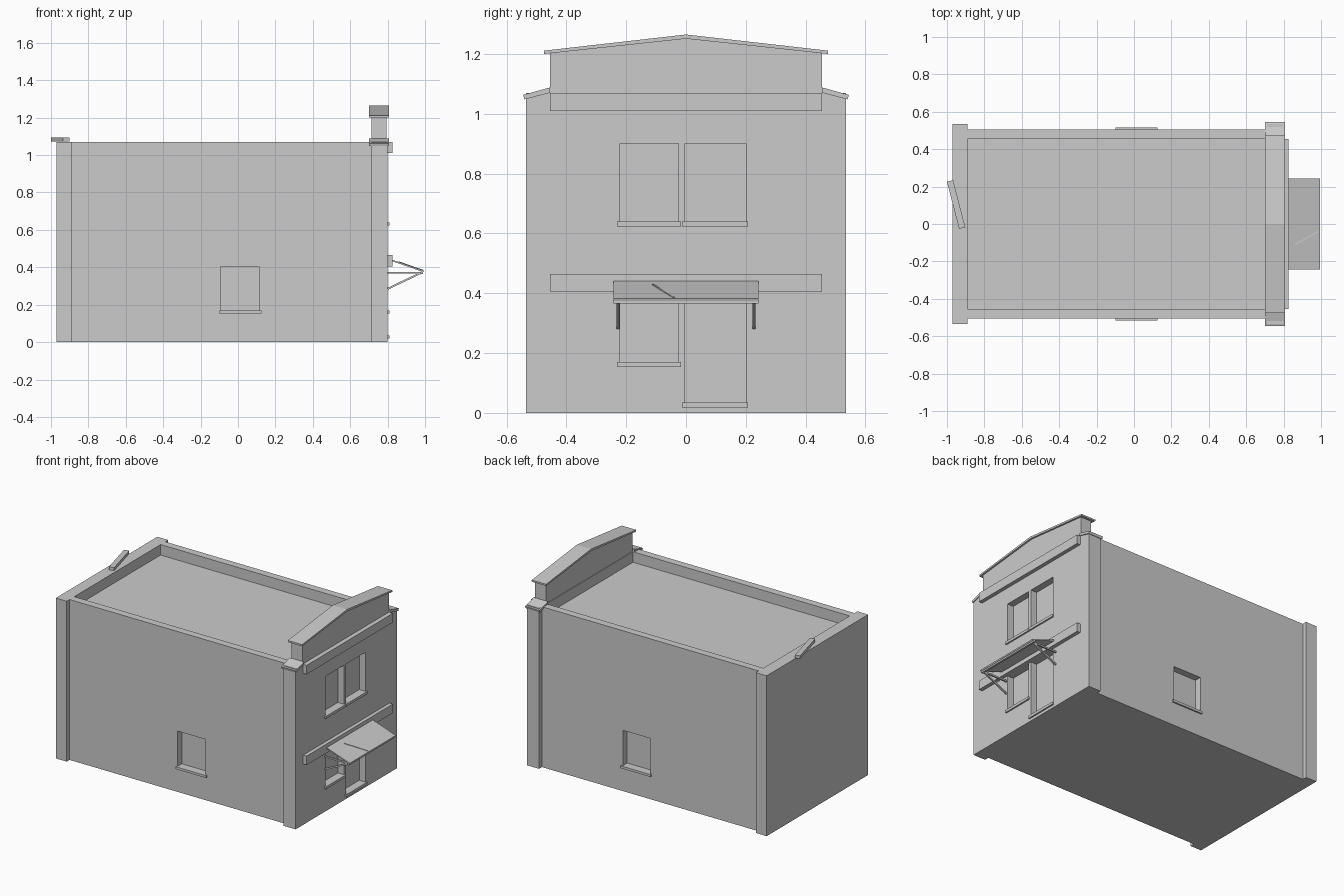
import bpy
import bmesh
from math import atan2
from mathutils import Vector, Matrix

default = bpy.data.objects.get("Cube")
if default:
    bpy.data.objects.remove(default, do_unlink=True)


def finish(name, bm):
    bmesh.ops.recalc_face_normals(bm, faces=bm.faces)
    mesh = bpy.data.meshes.new(name)
    bm.to_mesh(mesh)
    bm.free()
    obj = bpy.data.objects.new(name, mesh)
    bpy.context.collection.objects.link(obj)
    return obj


def box(name, xs, ys, zs):
    """Box given by its extent along each axis."""
    bm = bmesh.new()
    bmesh.ops.create_cube(bm, size=1)
    spans = (xs, ys, zs)
    for v in bm.verts:
        v.co = [(a + b) / 2 + c * (b - a) for (a, b), c in zip(spans, v.co)]
    return finish(name, bm)


def prism(name, points, offset):
    """Extrude a closed 3D outline along an offset vector."""
    bm = bmesh.new()
    face = bm.faces.new([bm.verts.new(p) for p in points])
    result = bmesh.ops.extrude_face_region(bm, geom=[face])
    moved = [g for g in result["geom"] if isinstance(g, bmesh.types.BMVert)]
    bmesh.ops.translate(bm, verts=moved, vec=offset)
    return finish(name, bm)


def side_profile(name, yz, x0, x1):
    return prism(name, [(x0, y, z) for y, z in yz], (x1 - x0, 0, 0))


def bar(name, start, end, size):
    """Square bar between two points."""
    a, b = Vector(start), Vector(end)
    bm = bmesh.new()
    bmesh.ops.create_cube(bm, size=1)
    bmesh.ops.scale(bm, verts=bm.verts, vec=(size, size, (b - a).length))
    turn = (b - a).to_track_quat('Z', 'Y').to_matrix().to_4x4()
    bm.transform(Matrix.Translation((a + b) / 2) @ turn)
    return finish(name, bm)


FRONT, BACK = 0.80, -0.97
WALL, PIER, INNER = 0.505, 0.535, 0.455
TOP = 1.07

# Building shell: walls with corner piers
half = [(BACK, PIER), (-0.89, PIER), (-0.89, WALL),
        (0.71, WALL), (0.71, PIER), (FRONT, PIER)]
outline = half + [(x, -y) for x, y in reversed(half)]
shell = prism("building_shell", [(x, y, 0) for x, y in outline], (0, 0, TOP))

# Recesses: sunken roof, street windows, doorway and side windows
depth = 0.045
street = [("upper_right_window", -0.22, -0.025, 0.64, 0.90),
          ("upper_left_window", -0.003, 0.20, 0.64, 0.90),
          ("lower_window", -0.22, -0.025, 0.17, 0.405),
          ("doorway", -0.003, 0.20, 0.035, 0.405)]
cutters = [box("roof_cutter", (-0.89, 0.71), (-INNER, INNER), (1.0, 1.2))]
for name, y0, y1, z0, z1 in street:
    cutters.append(box(name + "_cutter", (FRONT - depth, 0.9), (y0, y1), (z0, z1)))
    box(name + "_sill", (FRONT - depth, 0.81), (y0 - 0.01, y1 + 0.008), (z0 - 0.017, z0))
for side, s in (("left", 1), ("right", -1)):
    cutters.append(box(side + "_side_cutter", (-0.093, 0.112),
                       sorted((s * (WALL - depth), s * 0.6)), (0.17, 0.405)))
    box(side + "_side_window_sill", (-0.10, 0.125),
        sorted((s * (WALL - depth), s * 0.515)), (0.154, 0.17))

bpy.context.view_layer.objects.active = shell
for cutter in cutters:
    cutter.hide_render = True
    mod = shell.modifiers.new(cutter.name, 'BOOLEAN')
    mod.operation = 'DIFFERENCE'
    mod.solver = 'EXACT'
    mod.object = cutter
    bpy.ops.object.modifier_apply(modifier=mod.name)
    bpy.data.objects.remove(cutter, do_unlink=True)

# Gabled street parapet and its bent coping
side_profile("parapet", [(-INNER, TOP), (INNER, TOP), (INNER, 1.202),
                         (0, 1.252), (-INNER, 1.202)], 0.715, 0.795)
side_profile("parapet_coping", [(-0.475, 1.20), (0, 1.251), (0.475, 1.20),
                                (0.475, 1.211), (0, 1.265), (-0.475, 1.211)], 0.70, 0.806)

# Sloping pier caps
for side, s in (("left", 1), ("right", -1)):
    cap = [(0.455, TOP), (0.455, 1.088), (0.545, 1.063), (0.54, 1.048)]
    side_profile(side + "_pier_cap", [(s * y, z) for y, z in cap], 0.70, 0.806)

# Cornice and fascia bands
box("cornice", (FRONT, 0.825), (-INNER, INNER), (1.01, TOP))
box("fascia_band", (FRONT, 0.825), (-INNER, INNER), (0.405, 0.465))

# Awning slab, edge rail and brackets
awning = [(0.82, 0.434), (0.82, 0.442), (0.995, 0.382), (0.992, 0.374)]
prism("awning", [(x, -0.243, z) for x, z in awning], (0, 0.486, 0))
box("awning_edge_rail", (0.975, 0.988), (-0.243, 0.243), (0.365, 0.377))
for side, s in (("left", 1), ("right", -1)):
    y = s * 0.228
    bar(side + "_bracket_arm", (FRONT, y, 0.371), (0.985, y, 0.371), 0.01)
    bar(side + "_bracket_brace", (FRONT, y, 0.285), (0.98, y, 0.371), 0.01)

# Loose slat on the awning and loose plank on the rear wall
bar("awning_slat", (0.86, -0.11, 0.427), (0.985, -0.04, 0.383), 0.008)
plank = box("rear_plank", (-0.017, 0.017), (-0.13, 0.13), (0, 0.02))
plank.location = (-0.951, 0.104, TOP + 0.003)
plank.rotation_euler.z = atan2(0.066, 0.255)
